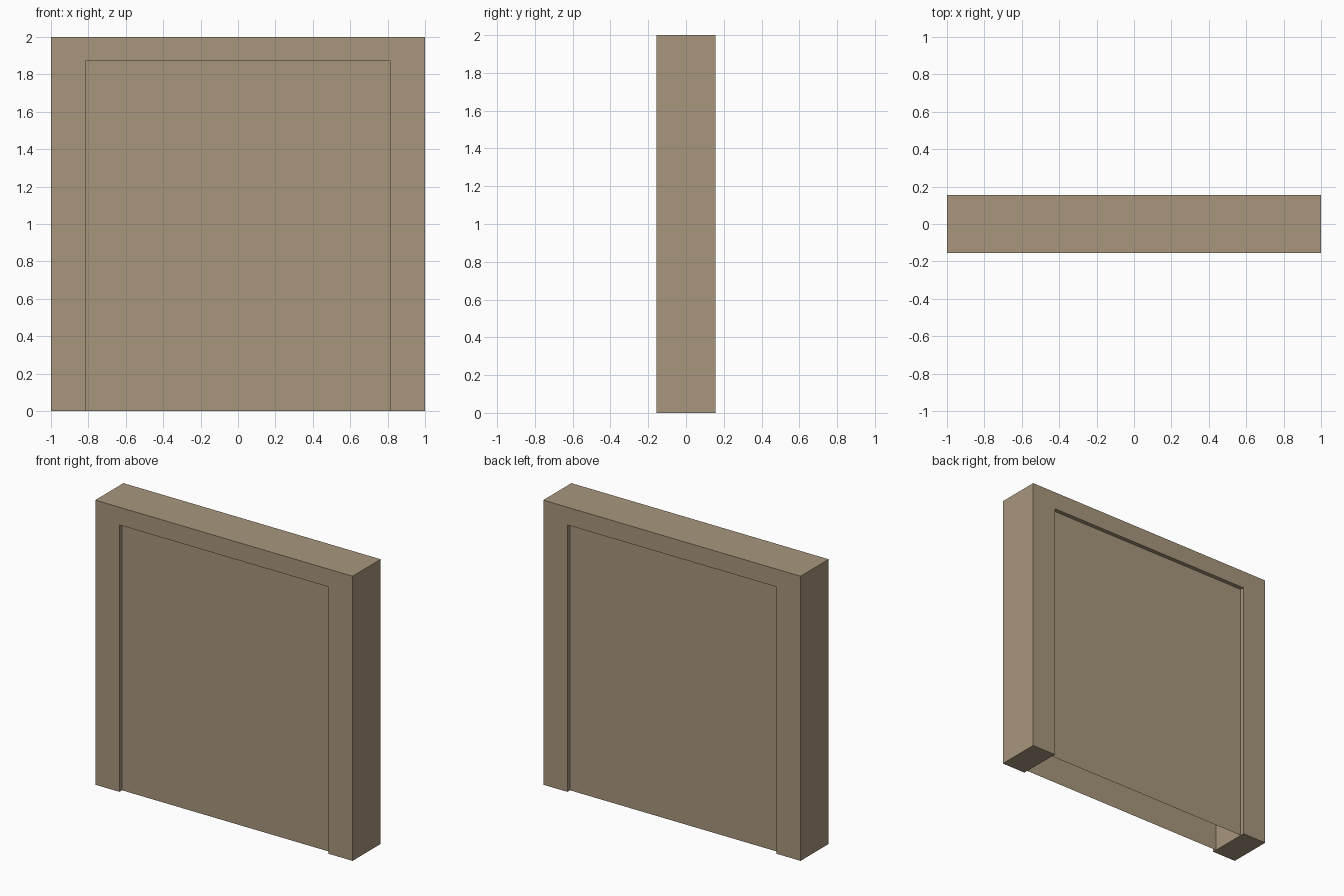
import bpy
import bmesh
from mathutils import Vector

if "Cube" in bpy.data.objects:
    bpy.data.objects.remove(bpy.data.objects["Cube"])

HALF_DEPTH = 0.156      # frame half thickness
OPEN_X, OPEN_Z = 0.8135, 1.875
PANEL_Y = 0.127         # recessed sheet position

tan = bpy.data.materials.new("tan")
tan.diffuse_color = (0.392, 0.305, 0.205, 1.0)
tan.use_nodes = True
tan.node_tree.nodes["Principled BSDF"].inputs["Base Color"].default_value = tan.diffuse_color


def make_object(name, bm):
    mesh = bpy.data.meshes.new(name)
    bm.to_mesh(mesh)
    bm.free()
    mesh.materials.append(tan)
    obj = bpy.data.objects.new(name, mesh)
    bpy.context.collection.objects.link(obj)
    return obj


# Door frame: two posts and a lintel as one extruded arch profile
outline = [(-1, 0), (-OPEN_X, 0), (-OPEN_X, OPEN_Z), (OPEN_X, OPEN_Z),
           (OPEN_X, 0), (1, 0), (1, 2), (-1, 2)]
bm = bmesh.new()
face = bm.faces.new([bm.verts.new((x, -HALF_DEPTH, z)) for x, z in outline])
ext = bmesh.ops.extrude_face_region(bm, geom=[face], use_keep_orig=True)
moved = [g for g in ext["geom"] if isinstance(g, bmesh.types.BMVert)]
bmesh.ops.translate(bm, verts=moved, vec=Vector((0, 2 * HALF_DEPTH, 0)))
bmesh.ops.recalc_face_normals(bm, faces=bm.faces)
make_object("door_frame", bm)

# Thin recessed sheets on both sides, hollow and open at the bottom
for name, side in (("front_panel", -1), ("back_panel", 1)):
    bm = bmesh.new()
    corners = [(-OPEN_X, 0), (OPEN_X, 0), (OPEN_X, OPEN_Z), (-OPEN_X, OPEN_Z)]
    sheet = bm.faces.new([bm.verts.new((x, side * PANEL_Y, z)) for x, z in corners])
    sheet.normal_update()
    if sheet.normal.y * side < 0:
        sheet.normal_flip()
    make_object(name, bm)
